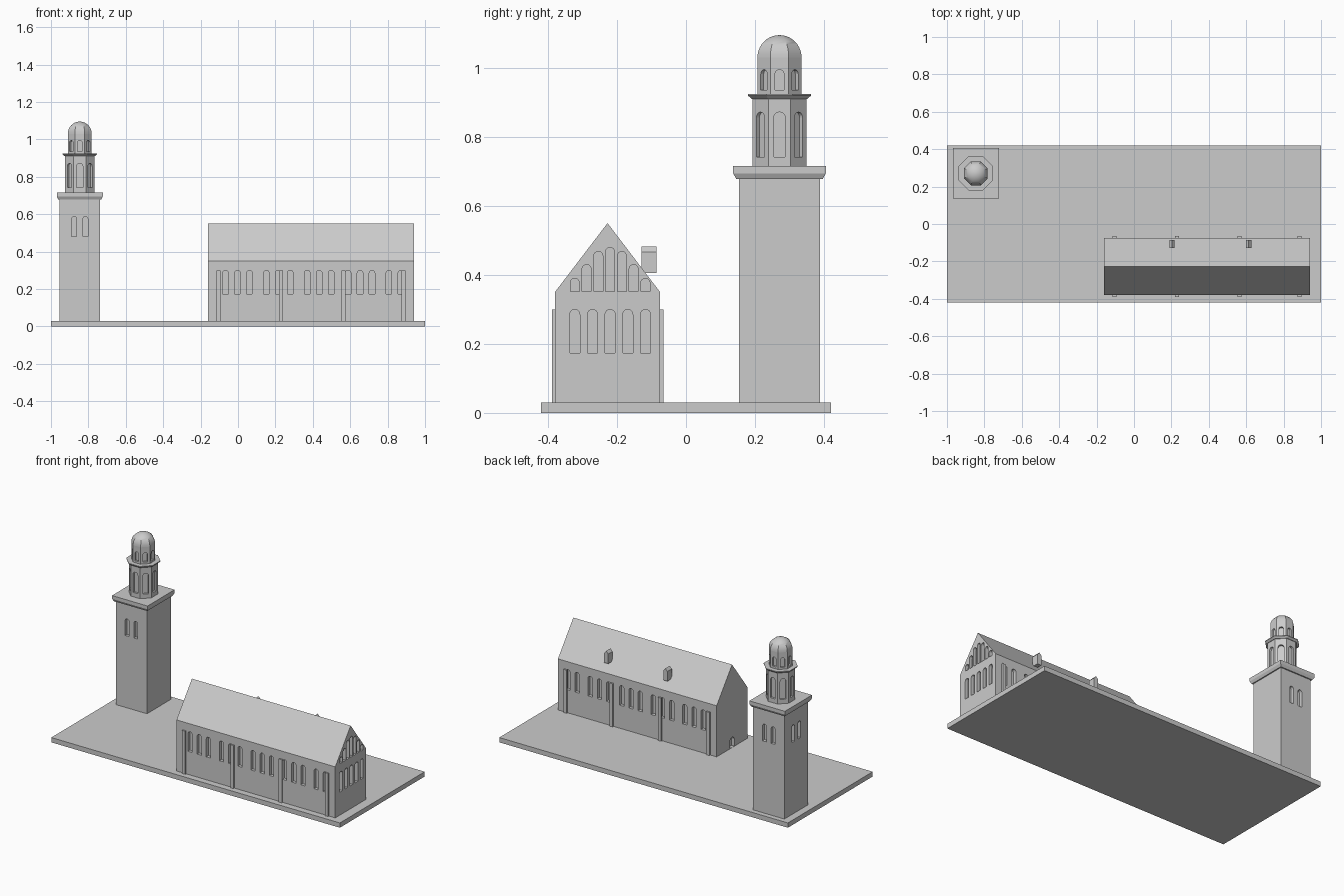
import bpy, bmesh, math
from mathutils import Matrix, Vector

cube = bpy.data.objects.get("Cube")
if cube:
    bpy.data.objects.remove(cube)

stone = bpy.data.materials.new("plain grey")
stone.use_nodes = True
GREY = (0.6, 0.6, 0.6, 1)
stone.diffuse_color = GREY
stone.node_tree.nodes["Principled BSDF"].inputs["Base Color"].default_value = GREY


def finish(name, bm):
    bmesh.ops.remove_doubles(bm, verts=bm.verts, dist=1e-5)
    bmesh.ops.recalc_face_normals(bm, faces=bm.faces)
    mesh = bpy.data.meshes.new(name)
    bm.to_mesh(mesh)
    bm.free()
    mesh.materials.append(stone)
    obj = bpy.data.objects.new(name, mesh)
    bpy.context.collection.objects.link(obj)
    return obj


def box(name, lo, hi):
    bm = bmesh.new()
    bmesh.ops.create_cube(bm, size=1)
    lo, hi = Vector(lo), Vector(hi)
    for v in bm.verts:
        v.co = (lo + hi) / 2 + v.co * (hi - lo)
    return finish(name, bm)


def extrude(bm, points, vec):
    """Solid prism from a flat outline."""
    face = bm.faces.new([bm.verts.new(p) for p in points])
    out = bmesh.ops.extrude_face_region(bm, geom=[face], use_keep_orig=True)
    verts = [v for v in out["geom"] if isinstance(v, bmesh.types.BMVert)]
    bmesh.ops.translate(bm, verts=verts, vec=vec)


def stack(name, sides, rings, centre, stretch=1):
    """Regular tower section from (half width, height) rings."""
    bm = bmesh.new()
    loops = []
    for half, z in rings:
        r = half / math.cos(math.pi / sides)
        angles = [(i + 0.5) * math.tau / sides for i in range(sides)]
        loops.append([bm.verts.new((centre[0] + r * math.cos(a),
                                    centre[1] + r * math.sin(a) * stretch, z)) for a in angles])
    for a, b in zip(loops, loops[1:]):
        for i in range(sides):
            j = (i + 1) % sides
            bm.faces.new((a[i], a[j], b[j], b[i]))
    bm.faces.new(loops[0])
    if rings[-1][0] > 0.001:
        bm.faces.new(loops[-1])
    return finish(name, bm)


def arch(bm, x, y, facing, width, bottom, top, depth):
    """Round-headed cutter set into a wall; facing is the outward angle."""
    r = width / 2
    outline = [(-r, bottom), (r, bottom)]
    outline += [(r * math.cos(t * math.pi / 8), top - r + r * math.sin(t * math.pi / 8))
                for t in range(9)]
    place = Matrix.Translation((x, y, 0)) @ Matrix.Rotation(facing, 4, 'Z')
    points = [place @ Vector((-depth, u, z)) for u, z in outline]
    extrude(bm, points, place.to_3x3() @ Vector((depth + 0.02, 0, 0)))


def carve(obj, bm):
    cutter = finish("window_cutter", bm)
    cutter.hide_render = True
    mod = obj.modifiers.new("windows", 'BOOLEAN')
    mod.operation, mod.solver, mod.object = 'DIFFERENCE', 'EXACT', cutter
    bpy.context.view_layer.objects.active = obj
    bpy.ops.object.modifier_apply(modifier=mod.name)
    bpy.data.objects.remove(cutter)


EAST, NORTH, WEST, SOUTH = 0, math.pi / 2, math.pi, -math.pi / 2

# Ground slab
box("ground_slab", (-1, -0.42, 0), (1, 0.42, 0.03))

# Hall with pitched roof
X0, X1, Y0, Y1 = -0.16, 0.94, -0.38, -0.075
YM, EAVE, RIDGE = (Y0 + Y1) / 2, 0.35, 0.55
bm = bmesh.new()
extrude(bm, [(X0, Y0, 0.03), (X0, Y1, 0.03), (X0, Y1, EAVE), (X0, YM, RIDGE), (X0, Y0, EAVE)],
        (X1 - X0, 0, 0))
hall = finish("hall", bm)

# Hall openings: grouped side windows, two gable rows, west door
cut = bmesh.new()
for i in range(14):
    x = -0.067 + 0.2185 * (i // 3) + 0.064 * (i % 3)
    arch(cut, x, Y0, SOUTH, 0.03, 0.174, 0.30, 0.02)
    arch(cut, x, Y1, NORTH, 0.03, 0.174, 0.30, 0.02)
for i in range(-2, 3):
    arch(cut, X1, -0.22 + 0.0512 * i, EAST, 0.029, 0.174, 0.30, 0.02)
for i in range(-3, 4):
    top = (0.48, 0.468, 0.43, 0.39)[abs(i)]
    arch(cut, X1, -0.22 + 0.0341 * i, EAST, 0.026, 0.352, top, 0.02)
arch(cut, X0, YM, WEST, 0.045, 0.031, 0.095, 0.02)
carve(hall, cut)

# Buttresses on both long walls
for x in (-0.105, 0.23, 0.565, 0.885):
    box("south_buttress", (x - 0.011, Y0 - 0.009, 0.03), (x + 0.011, Y0 + 0.002, 0.30))
    box("north_buttress", (x - 0.011, Y1 - 0.002, 0.03), (x + 0.011, Y1 + 0.01, 0.30))

# Small gabled dormers on the north roof slope
for x in (0.203, 0.613):
    bm = bmesh.new()
    w, y = 0.014, -0.129
    extrude(bm, [(x - w, y, 0.406), (x + w, y, 0.406), (x + w, y, 0.467),
                 (x, y, 0.483), (x - w, y, 0.467)], (0, 0.0435, 0))
    finish("dormer", bm)

# Square tower shaft with paired windows on three sides
C = (-0.846, 0.271)
HX, STRETCH = 0.108, 1.09
HY = HX * STRETCH
shaft = stack("tower_shaft", 4, [(HX, 0.03), (HX, 0.68)], C, STRETCH)
cut = bmesh.new()
for s in (-0.03, 0.03):
    arch(cut, C[0] + s, C[1] - HY, SOUTH, 0.027, 0.48, 0.587, 0.02)
    arch(cut, C[0] + s, C[1] + HY, NORTH, 0.027, 0.48, 0.587, 0.02)
    arch(cut, C[0] - HX, C[1] + s, WEST, 0.027, 0.48, 0.587, 0.02)
carve(shaft, cut)
stack("tower_cornice", 4, [(0.115, 0.678), (0.123, 0.694), (0.123, 0.715)], C, STRETCH)

# Octagonal lantern stages with a window on each face
for name, half, z0, z1, width, sill, head in (
        ("lower_lantern", 0.078, 0.715, 0.912, 0.033, 0.742, 0.872),
        ("upper_lantern", 0.064, 0.922, 1.03, 0.026, 0.936, 0.995)):
    drum = stack(name, 8, [(half, z0), (half, z1)], C)
    cut = bmesh.new()
    for i in range(8):
        a = i * math.tau / 8
        arch(cut, C[0] + half * math.cos(a), C[1] + half * math.sin(a), a, width, sill, head, 0.012)
    carve(drum, cut)
stack("lantern_cornice", 8, [(0.081, 0.91), (0.0915, 0.92), (0.0915, 0.924)], C)

# Ribbed dome
steps = 10
rings = [(0.064 * math.cos(i / steps * math.pi / 2), 1.03 + 0.065 * math.sin(i / steps * math.pi / 2))
         for i in range(steps + 1)]
dome = stack("dome", 8, rings, C)
bpy.ops.object.select_all(action='DESELECT')
dome.select_set(True)
bpy.context.view_layer.objects.active = dome
bpy.ops.object.shade_smooth_by_angle(angle=math.radians(30))
